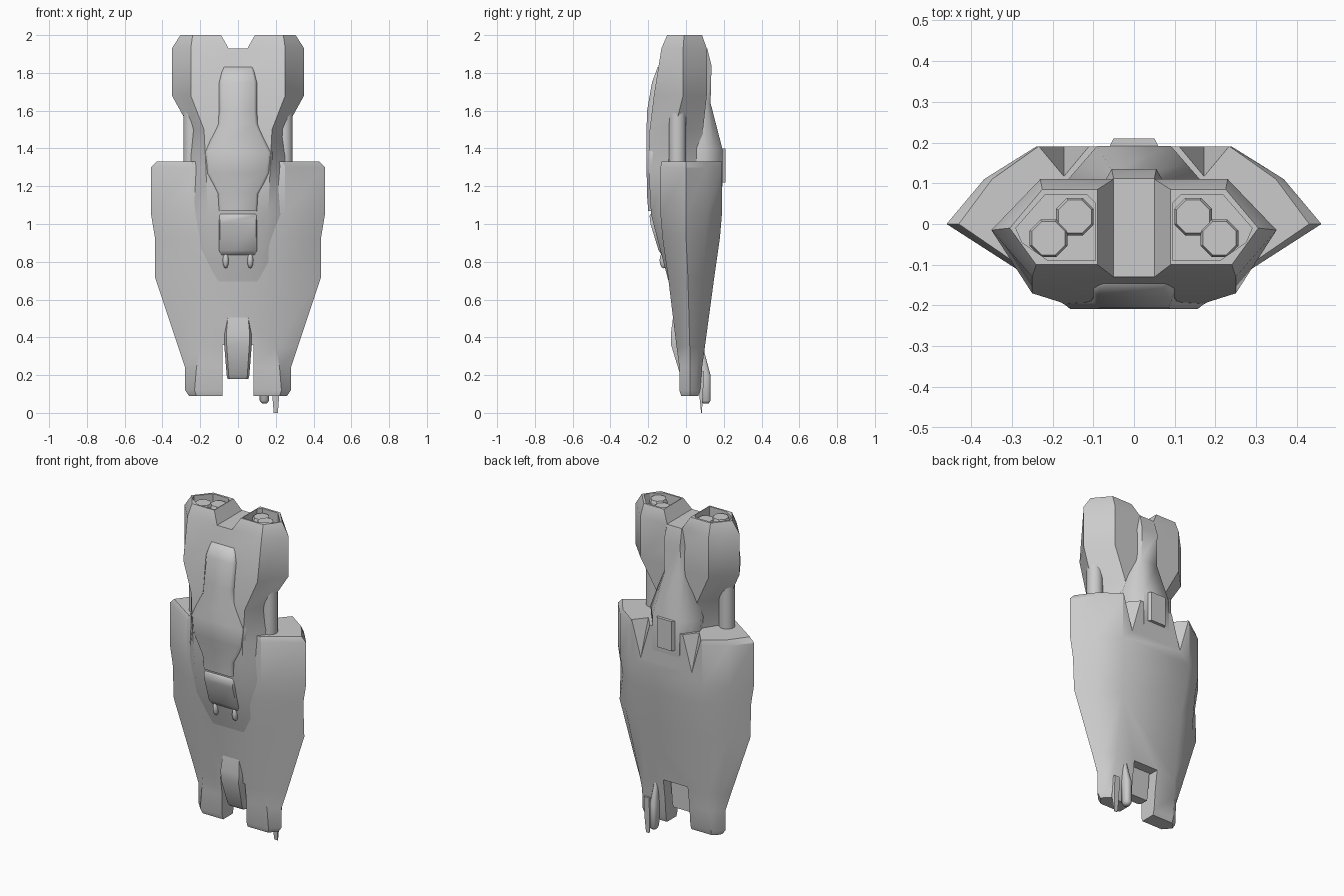
import bpy, bmesh, math


def finish(name, bm, angle=32):
    bmesh.ops.recalc_face_normals(bm, faces=bm.faces[:])
    me = bpy.data.meshes.new(name)
    bm.to_mesh(me)
    bm.free()
    ob = bpy.data.objects.new(name, me)
    bpy.context.collection.objects.link(ob)
    shade(ob, angle)
    return ob


def shade(ob, angle=32):
    bpy.ops.object.select_all(action='DESELECT')
    ob.select_set(True)
    bpy.context.view_layer.objects.active = ob
    bpy.ops.object.shade_smooth_by_angle(angle=math.radians(angle))


def skin(bm, rings):
    vs = [[bm.verts.new(p) for p in r] for r in rings]
    n = len(vs[0])
    for a, b in zip(vs, vs[1:]):
        for i in range(n):
            j = (i + 1) % n
            bm.faces.new((a[i], a[j], b[j], b[i]))
    bm.faces.new(vs[0])
    bm.faces.new(vs[-1])


def loft(name, stations, cx=0.0, bulge=0.0, angle=32):
    """Stations: z, half width, edge y, front half width, front y, back half width, back y."""
    rings = []
    for z, w, ye, wf, yf, wb, yb in stations:
        mx = (w + wb) / 2 + bulge * (w - wb)
        my = (ye + yb) / 2 + bulge * (yb - ye)
        half = [(wf, yf), (w, ye), (mx, my), (wb, yb)]
        ring = half + [(-x, y) for x, y in reversed(half)]
        rings.append([(cx + x, y, z) for x, y in ring])
    bm = bmesh.new()
    skin(bm, rings)
    return finish(name, bm, angle)


def slab(name, rows, yback, inset=0.9, angle=32):
    """Raised strip along z. Rows: z, half width, front y."""
    return loft(name, [(z, w, yf + 0.25 * (yback - yf), w * inset, yf, w, yback)
                       for z, w, yf in rows], angle=angle)


def cut(ob, rings, angle=50):
    bm = bmesh.new()
    skin(bm, rings)
    cutter = finish("cutter", bm)
    cutter.hide_render = True
    mod = ob.modifiers.new("cut", 'BOOLEAN')
    mod.operation = 'DIFFERENCE'
    mod.solver = 'EXACT'
    mod.object = cutter
    bpy.context.view_layer.objects.active = ob
    bpy.ops.object.modifier_apply(modifier=mod.name)
    bpy.data.objects.remove(cutter)
    shade(ob, angle)


def cylinder(name, x, y, z0, z1, r0, r1, sides):
    bm = bmesh.new()
    ring = [(math.cos(t), math.sin(t)) for t in
            (2 * math.pi * (i + 0.5) / sides for i in range(sides))]
    skin(bm, [[(x + r * c, y + r * s, z) for c, s in ring]
              for z, r in ((z0, r0), (z1, r1))])
    return finish(name, bm, 46 if sides > 8 else 32)


# Broad main hull, running down into the two nose prongs
hull = loft("main_hull", [
    (0.09, 0.26, 0.02, 0.22, -0.025, 0.22, 0.065),
    (0.12, 0.28, 0.02, 0.23, -0.035, 0.22, 0.075),
    (0.24, 0.28, 0.02, 0.22, -0.035, 0.22, 0.085),
    (0.35, 0.317, 0.02, 0.20, -0.05, 0.21, 0.10),
    (0.72, 0.44, 0.01, 0.20, -0.095, 0.21, 0.15),
    (0.93, 0.44, 0.0, 0.23, -0.125, 0.23, 0.18),
    (1.05, 0.46, 0.0, 0.25, -0.135, 0.24, 0.19),
    (1.30, 0.46, 0.0, 0.25, -0.135, 0.24, 0.19),
    (1.33, 0.43, 0.0, 0.24, -0.13, 0.235, 0.19)], bulge=0.08)
# Gap between the prongs
cut(hull, [[(-0.082, y, z), (0.082, y, z), (0.082, y, 0.36), (-0.082, y, 0.36)]
           for y, z in ((-0.5, 0.0), (0.5, 0.0))])
# Valleys in the upper back, either side of the spine
for s in (-1, 1):
    cut(hull, [[(s * x, y, z) for x, y in ((0.172 - d, 0.2), (0.172, 0.2 - d * 1.2), (0.172 + d, 0.2))]
               for z, d in ((1.10, 0.004), (1.35, 0.075))])

# Engine block, neck and front fairing in one body
core = loft("engine_body", [
    (0.68, 0.19, -0.06, 0.10, -0.088, 0.12, 0.05),
    (0.80, 0.21, -0.09, 0.12, -0.12, 0.12, 0.05),
    (1.05, 0.25, -0.115, 0.16, -0.185, 0.12, 0.08),
    (1.30, 0.25, -0.10, 0.17, -0.198, 0.12, 0.10),
    (1.50, 0.25, -0.06, 0.18, -0.192, 0.14, 0.09),
    (1.68, 0.35, -0.015, 0.25, -0.17, 0.23, 0.11),
    (1.93, 0.35, -0.015, 0.25, -0.13, 0.23, 0.11),
    (2.00, 0.305, -0.01, 0.24, -0.10, 0.225, 0.085)])
# Notch between the engines and the two engine wells
cut(core, [[(-0.09, y, 2.001), (-0.05, y, 1.93), (0.05, y, 1.93), (0.09, y, 2.001)]
           for y in (-0.4, 0.4)])
well = [(0.094, -0.09), (0.21, -0.09), (0.275, -0.045), (0.29, -0.01),
        (0.218, 0.072), (0.115, 0.072), (0.094, 0.05)]
for s in (-1, 1):
    cut(core, [[(s * x, y, z) for x, y in well] for z in (1.86, 2.1)], 58)
    # Nozzles in each well
    for i, (x, y) in enumerate(((0.145, 0.018), (0.21, -0.035))):
        cylinder(f"nozzle_{i}", s * x, y, 1.85, 1.965 + 0.01 * i, 0.05, 0.05, 8)
        cylinder(f"nozzle_lip_{i}", s * x, y, 1.965 + 0.01 * i, 1.98 + 0.01 * i, 0.05, 0.044, 8)
    # Struts joining engines to hull
    cylinder("strut", s * 0.245, -0.045, 1.28, 1.70, 0.045, 0.045, 14)
    # Small front blisters
    bm = bmesh.new()
    bmesh.ops.create_uvsphere(bm, u_segments=10, v_segments=6, radius=1)
    for v in bm.verts:
        v.co = (s * 0.065 + v.co.x * 0.017, -0.118 + v.co.y * 0.022, 0.808 + v.co.z * 0.043)
    finish("front_blister", bm, 50)

# Raised front panel and vent below it
slab("front_panel", [
    (1.07, 0.105, -0.20), (1.16, 0.11, -0.207), (1.27, 0.175, -0.208),
    (1.38, 0.185, -0.208), (1.53, 0.105, -0.208), (1.60, 0.10, -0.206),
    (1.75, 0.10, -0.180), (1.83, 0.08, -0.150)], -0.12, inset=0.85, angle=75)
slab("front_vent", [
    (0.83, 0.095, -0.125), (0.86, 0.105, -0.145), (1.00, 0.105, -0.188),
    (1.045, 0.105, -0.193), (1.06, 0.10, -0.18)], -0.08, angle=60)

# Spine on the back, flaring into the hull
loft("back_spine", [
    (1.10, 0.13, 0.10, 0.11, 0.0, 0.08, 0.180),
    (1.20, 0.15, 0.10, 0.12, 0.0, 0.09, 0.192),
    (1.40, 0.17, 0.10, 0.14, 0.0, 0.09, 0.192),
    (1.64, 0.08, 0.09, 0.08, 0.0, 0.055, 0.13),
    (1.84, 0.08, 0.09, 0.08, 0.0, 0.055, 0.135),
    (1.93, 0.075, 0.08, 0.075, 0.0, 0.05, 0.112)], angle=50)
loft("back_plate", [(z, 0.065, 0.18, 0.06, 0.15, 0.05, 0.21) for z in (1.22, 1.40)])

# Cockpit set between the prongs
slab("cockpit", [
    (0.18, 0.055, -0.015), (0.20, 0.06, -0.03), (0.36, 0.073, -0.079),
    (0.42, 0.075, -0.08), (0.51, 0.065, -0.068)], 0.045, inset=0.82)

# Gun pod and blade under one prong
loft("gun_pod", [
    (0.05, 0.013, 0.105, 0.01, 0.09, 0.008, 0.12),
    (0.065, 0.025, 0.105, 0.015, 0.08, 0.013, 0.13),
    (0.20, 0.025, 0.105, 0.015, 0.07, 0.013, 0.13),
    (0.33, 0.012, 0.085, 0.01, 0.07, 0.006, 0.095)], cx=0.14, bulge=0.1, angle=60)
loft("gun_blade", [
    (0.0, 0.011, 0.082, 0.011, 0.08, 0.011, 0.084),
    (0.10, 0.019, 0.08, 0.019, 0.07, 0.017, 0.09),
    (0.22, 0.019, 0.08, 0.019, 0.06, 0.017, 0.095)], cx=0.20)
